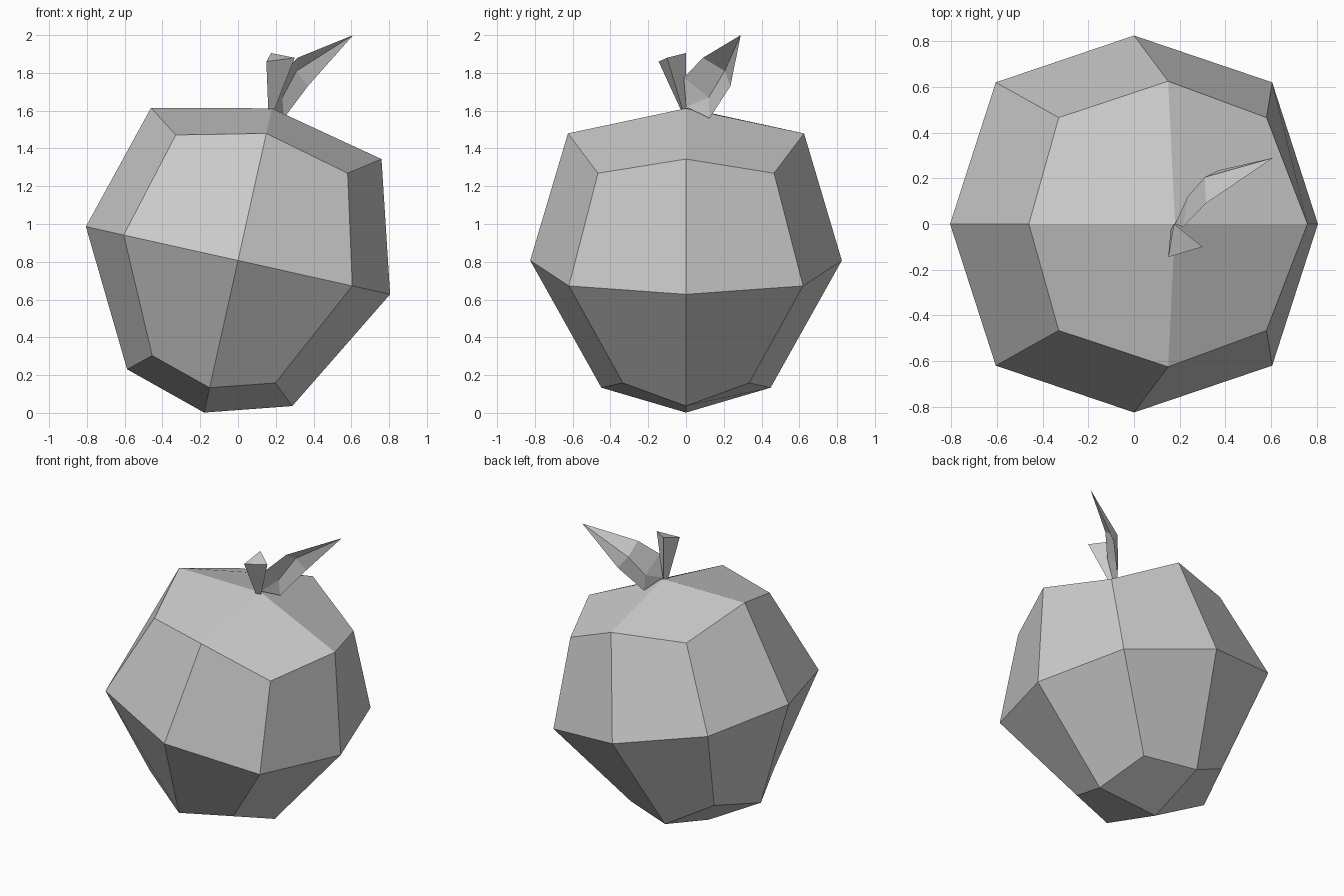
import bpy, bmesh, math
from mathutils import Matrix, Vector

cube = bpy.data.objects.get("Cube")
if cube:
    bpy.data.objects.remove(cube, do_unlink=True)

# Single flat colour
grey = bpy.data.materials.new("plain_grey")
grey.use_nodes = True
grey.diffuse_color = (0.6, 0.6, 0.6, 1)
bsdf = next(n for n in grey.node_tree.nodes if n.type == 'BSDF_PRINCIPLED')
bsdf.inputs["Base Color"].default_value = grey.diffuse_color
bsdf.inputs["Roughness"].default_value = 0.8


def finish(name, bm):
    bmesh.ops.recalc_face_normals(bm, faces=bm.faces)
    mesh = bpy.data.meshes.new(name)
    bm.to_mesh(mesh)
    bm.free()
    mesh.materials.append(grey)
    obj = bpy.data.objects.new(name, mesh)
    bpy.context.collection.objects.link(obj)
    return obj


# Fruit body: a cube with each face cut into four, rounded and tapered downwards
bm = bmesh.new()
bmesh.ops.create_cube(bm, size=2)
bmesh.ops.subdivide_edges(bm, edges=bm.edges, cuts=1, use_grid_fill=True)
# level: (reach of side points, their height, reach of corners, their height)
rings = {1: (0.625, 0.689, 0.466, 0.577),
         0: (0.825, 0.0, 0.62, 0.0),
         -1: (0.448, -0.69, 0.334, -0.59)}
for v in bm.verts:
    i, j, k = (round(c) for c in v.co)
    side, side_z, corner, corner_z = rings[k]
    if i and j:
        v.co = (i * corner, j * corner, corner_z)
    elif i or j:
        v.co = (i * side, j * side, side_z)
    else:
        v.co = (0, 0, k * 0.825)
tilt = Matrix.Rotation(math.radians(12.55), 4, 'Y')
bm.transform(Matrix.Translation((0, 0, 0.807)) @ tilt)
finish("fruit_body", bm)

# Stem: three-sided, flaring upwards
bm = bmesh.new()
foot = [bm.verts.new(p) for p in
        ((0.16, -0.03, 1.61), (0.195, -0.02, 1.61), (0.175, 0, 1.61))]
head = [bm.verts.new(p) for p in
        ((0.15, -0.145, 1.86), (0.3, -0.1, 1.88), (0.175, 0, 1.905))]
bm.faces.new(foot)
bm.faces.new(head)
for n in range(3):
    m = (n + 1) % 3
    bm.faces.new((foot[n], foot[m], head[m], head[n]))
finish("stem", bm)

# Leaf: one folded sheet with an upper edge, a midrib and a lower edge
bm = bmesh.new()
base = bm.verts.new((0.18, 0, 1.62))
tip = bm.verts.new((0.61, 0.29, 2.0))
rows = [[bm.verts.new(p) for p in row] for row in (
    ((0.215, -0.012, 1.775), (0.235, 0.12, 1.67), (0.243, 0.125, 1.56)),
    ((0.315, 0.09, 1.88), (0.31, 0.205, 1.81), (0.37, 0.235, 1.73)))]
for n in range(2):
    a, b = rows[0][n:n + 2]
    c, d = rows[1][n:n + 2]
    bm.faces.new((base, a, b))
    bm.faces.new((a, c, d, b))
    bm.faces.new((c, tip, d))
finish("leaf", bm)
